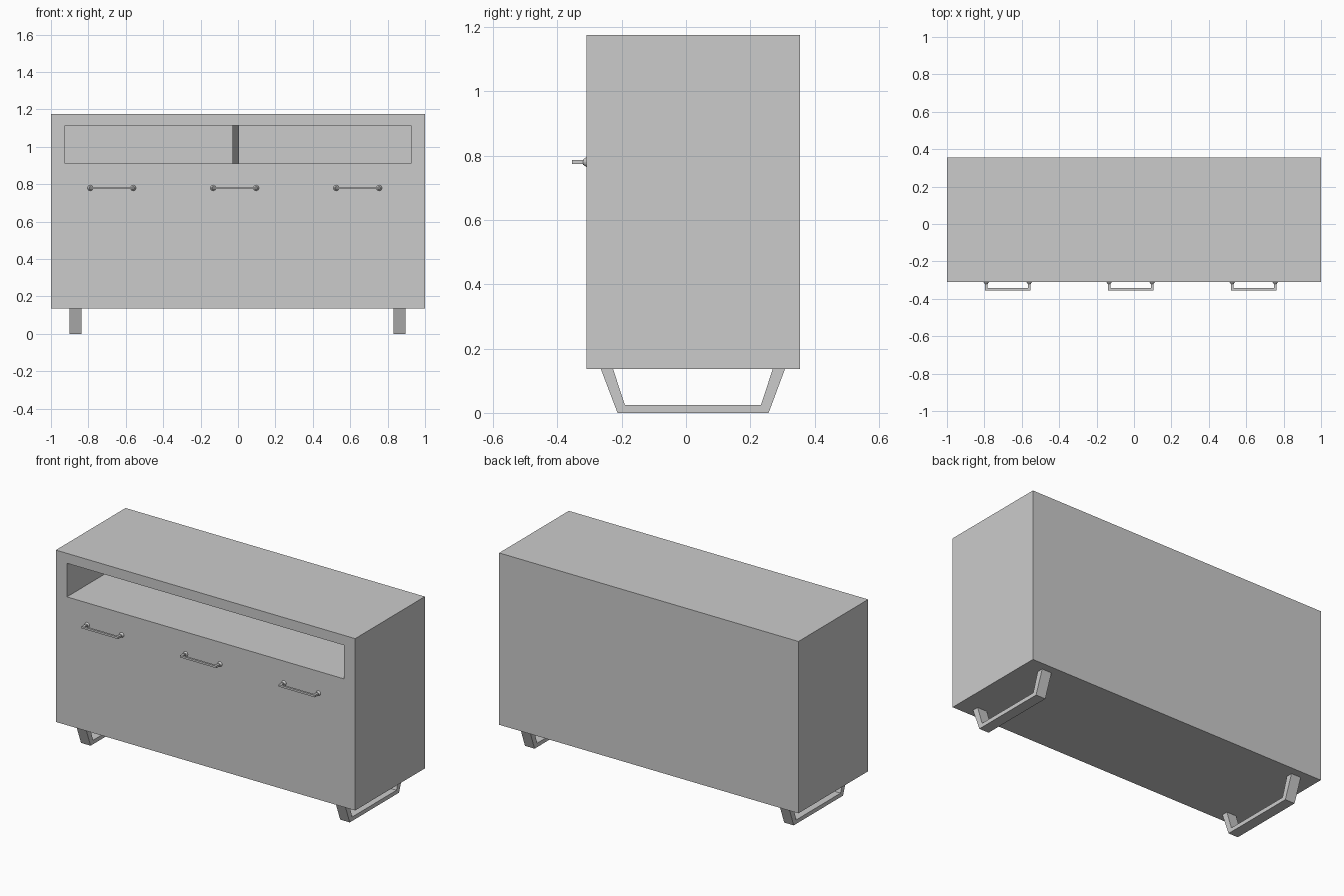
import bpy, bmesh, math
from mathutils import Matrix, Vector

if "Cube" in bpy.data.objects:
    bpy.data.objects.remove(bpy.data.objects["Cube"])


def finish(name, bm):
    bmesh.ops.recalc_face_normals(bm, faces=bm.faces[:])
    me = bpy.data.meshes.new(name)
    bm.to_mesh(me)
    bm.free()
    ob = bpy.data.objects.new(name, me)
    bpy.context.collection.objects.link(ob)
    return ob


def add_box(bm, x0, x1, y0, y1, z0, z1):
    m = Matrix.Translation(((x0 + x1) / 2, (y0 + y1) / 2, (z0 + z1) / 2))
    bmesh.ops.create_cube(bm, size=1, matrix=m @ Matrix.Diagonal((x1 - x0, y1 - y0, z1 - z0, 1)))


def box(name, *bounds):
    bm = bmesh.new()
    add_box(bm, *bounds)
    return finish(name, bm)


def extrude_x(name, profile, x0, x1):
    """Extrude a closed (y, z) profile along x."""
    bm = bmesh.new()
    face = bm.faces.new([bm.verts.new((x0, y, z)) for y, z in profile])
    new = bmesh.ops.extrude_face_region(bm, geom=[face])["geom"]
    bmesh.ops.translate(bm, vec=(x1 - x0, 0, 0),
                        verts=[v for v in new if isinstance(v, bmesh.types.BMVert)])
    return finish(name, bm)


FRONT, BACK = -0.31, 0.355
BOTTOM, SHELF, TOP = 0.137, 0.912, 1.115
INNER = 0.926
THICK = 0.025

# Carcass
box("top_board", -1, 1, FRONT, BACK, TOP, 1.175)
box("left_side_panel", -1, -INNER, FRONT, BACK, BOTTOM, TOP)
box("right_side_panel", INNER, 1, FRONT, BACK, BOTTOM, TOP)
box("back_panel", -INNER, INNER, BACK - THICK, BACK, BOTTOM, TOP)
box("bottom_panel", -INNER, INNER, FRONT + THICK, BACK - THICK, BOTTOM, BOTTOM + 0.03)
box("open_shelf", -INNER, INNER, FRONT + THICK, BACK - THICK, SHELF - 0.03, SHELF)

# Slanted support between shelf and top
extrude_x("shelf_divider", [(-0.08, TOP), (BACK - THICK, TOP),
                            (BACK - THICK, SHELF), (0.12, SHELF)], -0.03, 0.005)

# Doors
splits = [-INNER, -0.309, 0.309, INNER]
for i in range(3):
    box(f"door_{i + 1}", splits[i], splits[i + 1], FRONT, FRONT + THICK, BOTTOM, SHELF)

# Handles: square bar, two posts and flared round bases
for i, cx in enumerate((-0.675, -0.018, 0.64)):
    bm = bmesh.new()
    z = 0.78
    add_box(bm, cx - 0.122, cx + 0.122, -0.355, -0.343, z - 0.006, z + 0.006)
    for s in (-1, 1):
        px = cx + s * 0.115
        add_box(bm, px - 0.007, px + 0.007, -0.343, FRONT, z - 0.006, z + 0.006)
        bmesh.ops.create_cone(bm, cap_ends=True, segments=16, radius1=0.015, radius2=0.008,
                              depth=0.01, matrix=Matrix.Translation((px, FRONT - 0.005, z))
                              @ Matrix.Rotation(math.radians(90), 4, "X"))
    finish(f"handle_{i + 1}", bm)

# Sled legs
leg = [(-0.265, BOTTOM), (-0.213, 0), (0.257, 0), (0.308, BOTTOM),
       (0.27, BOTTOM), (0.233, 0.024), (-0.19, 0.024), (-0.227, BOTTOM)]
extrude_x("left_leg", leg, -0.9, -0.836)
extrude_x("right_leg", leg, 0.832, 0.896)
